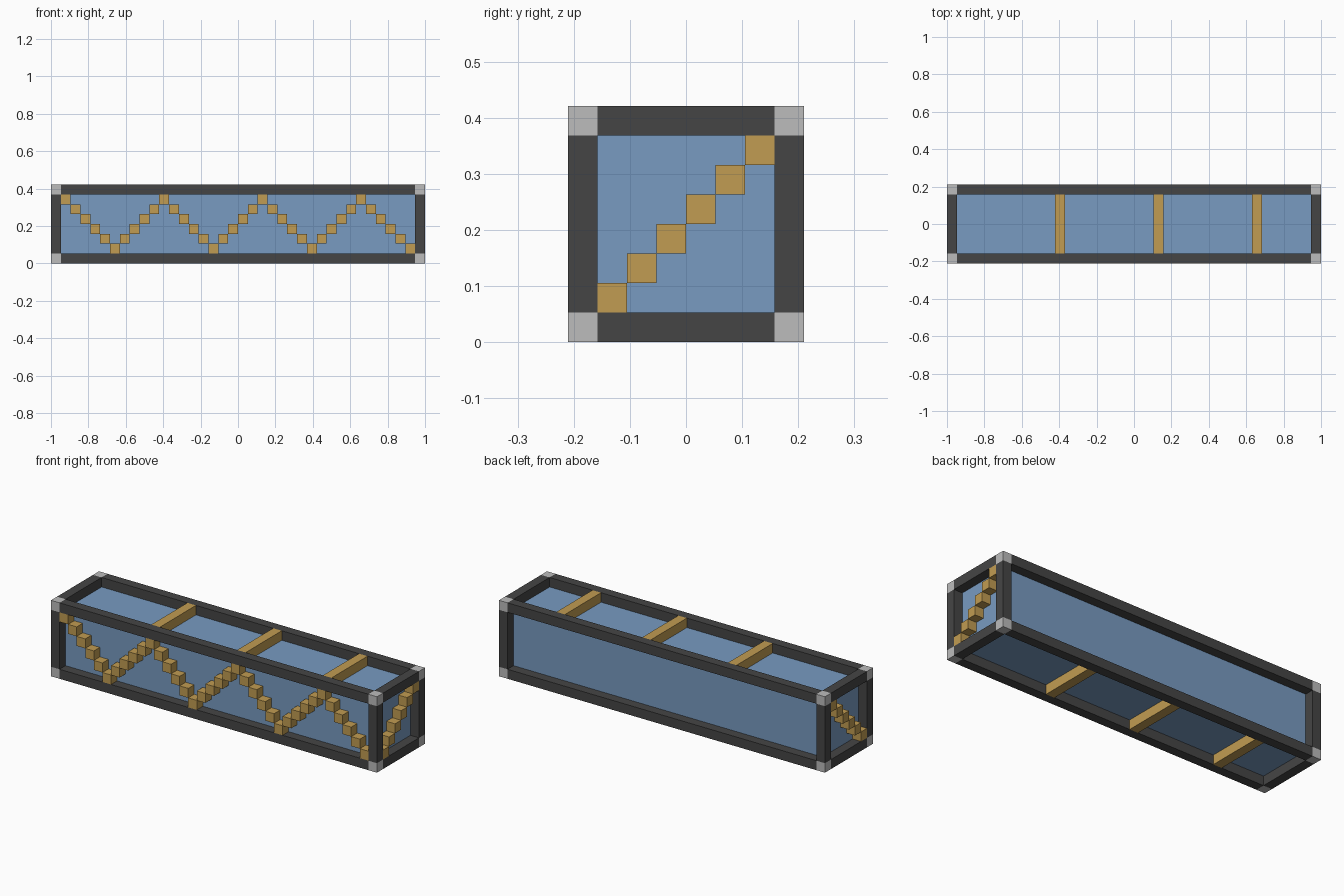
import bpy
import bmesh
from mathutils import Matrix, Vector

if "Cube" in bpy.data.objects:
    bpy.data.objects.remove(bpy.data.objects["Cube"], do_unlink=True)

U = 2 / 38            # one block
L, W, H = 38, 8, 8    # size in blocks


def material(name, srgb):
    col = [((c / 255 + 0.055) / 1.055) ** 2.4 for c in srgb] + [1]
    m = bpy.data.materials.new(name)
    m.use_nodes = True
    m.diffuse_color = col
    m.node_tree.nodes["Principled BSDF"].inputs["Base Color"].default_value = col
    return m


DARK = material("dark grey", (69, 69, 69))
LIGHT = material("light grey", (188, 188, 188))
BLUE = material("glass blue", (120, 155, 193))
WOOD = material("golden wood", (193, 156, 82))


def boxes(name, mat, blocks):
    """One object from (corner, size) boxes, counted in blocks from the lower corner."""
    bm = bmesh.new()
    for corner, size in blocks:
        c = Vector(corner) + Vector(size) / 2 - Vector((L / 2, W / 2, 0))
        bmesh.ops.create_cube(bm, size=1, matrix=Matrix.Translation(c * U)
                              @ Matrix.Diagonal((*(Vector(size) * U), 1)))
    me = bpy.data.meshes.new(name)
    bm.to_mesh(me)
    bm.free()
    me.materials.append(mat)
    ob = bpy.data.objects.new(name, me)
    bpy.context.collection.objects.link(ob)
    return ob


# Blue inner body, one block behind the frame
boxes("panel_body", BLUE, [((1, 1, 1), (L - 2, W - 2, H - 2))])

# Frame rails along each axis and corner blocks
X, Y, Z = (0, L - 1), (0, W - 1), (0, H - 1)
boxes("long_rails", DARK, [((1, y, z), (L - 2, 1, 1)) for y in Y for z in Z])
boxes("cross_rails", DARK, [((x, 1, z), (1, W - 2, 1)) for x in X for z in Z])
boxes("corner_posts", DARK, [((x, y, 1), (1, 1, H - 2)) for x in X for y in Y])
boxes("corner_blocks", LIGHT, [((x, y, z), (1, 1, 1)) for x in X for y in Y for z in Z])

# Stepped zigzag brace on the front
boxes("front_zigzag", WOOD,
      [((1 + i, 0, 1 + abs(5 - i % 10)), (1, 1, 1)) for i in range(36)])

# Stepped diagonal brace on each end
for side, x in (("right", 0), ("left", L - 1)):
    boxes(side + "_end_diagonal", WOOD, [((x, 1 + i, 1 + i), (1, 1, 1)) for i in range(6)])

# Cross bars above the zigzag peaks and below its valleys
boxes("top_bars", WOOD, [((x, 1, H - 1), (1, W - 2, 1)) for x in (11, 21, 31)])
boxes("bottom_bars", WOOD, [((x, 1, 0), (1, W - 2, 1)) for x in (6, 16, 26)])
